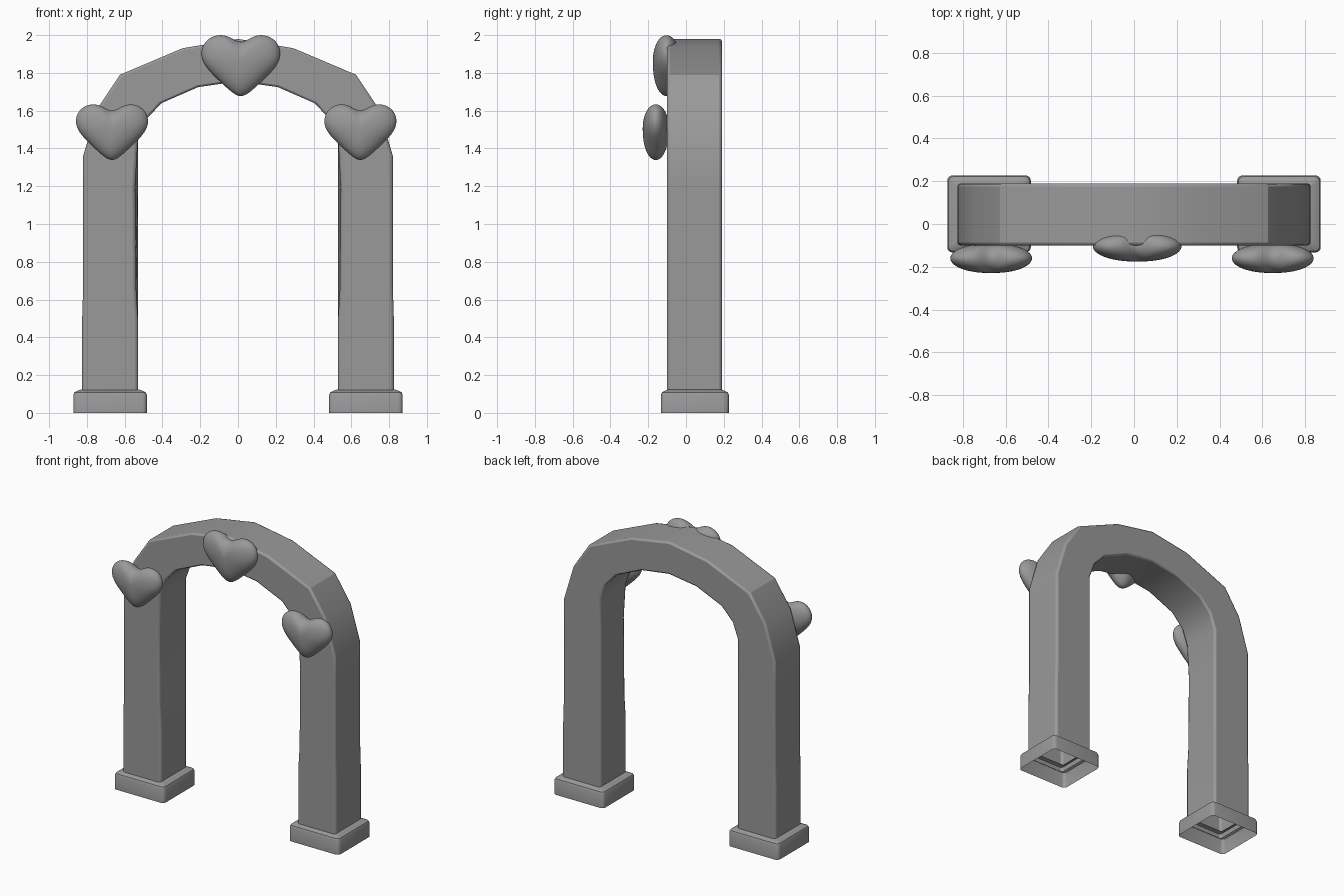
import bpy, bmesh, math

if "Cube" in bpy.data.objects:
    bpy.data.objects.remove(bpy.data.objects["Cube"], do_unlink=True)

stone = bpy.data.materials.new("stone grey")
stone.use_nodes = True
GREY = (0.32, 0.32, 0.32, 1)
stone.diffuse_color = GREY
stone.node_tree.nodes["Principled BSDF"].inputs["Base Color"].default_value = GREY


def bridge(bm, rings):
    """Join consecutive closed rings with quads."""
    for a, b in zip(rings, rings[1:]):
        for i in range(len(a)):
            j = (i + 1) % len(a)
            bm.faces.new((a[i], a[j], b[j], b[i]))


def finish(bm, name, angle=30, bevel=0, subdivide=0):
    bmesh.ops.recalc_face_normals(bm, faces=bm.faces)
    mesh = bpy.data.meshes.new(name)
    bm.to_mesh(mesh)
    bm.free()
    mesh.materials.append(stone)
    obj = bpy.data.objects.new(name, mesh)
    bpy.context.collection.objects.link(obj)
    if bevel:
        mod = obj.modifiers.new("soft edges", "BEVEL")
        mod.width, mod.segments, mod.limit_method = bevel, 2, "ANGLE"
        mod.angle_limit = math.radians(50)
    if subdivide:
        obj.modifiers.new("smooth", "SUBSURF").levels = subdivide
        obj.modifiers["smooth"].render_levels = subdivide
    bpy.ops.object.select_all(action="DESELECT")
    obj.select_set(True)
    bpy.context.view_layer.objects.active = obj
    bpy.ops.object.shade_smooth_by_angle(angle=math.radians(angle))
    return obj


# Arch: one open-ended rectangular tube, half path mirrored about the crown
# each station: outer x, outer z, inner x, inner z, shift of front inner edge
HALF = [
    (0.825, 0.09, 0.53, 0.09, 0), (0.825, 0.5, 0.53, 0.5, 0),
    (0.82, 0.66, 0.53, 0.66, 0.01), (0.82, 1.2, 0.53, 1.2, 0.015),
    (0.82, 1.36, 0.53, 1.44, 0), (0.745, 1.61, 0.49, 1.55, 0),
    (0.625, 1.79, 0.405, 1.64, 0), (0.295, 1.93, 0.21, 1.725, 0),
]
FRONT, BACK = -0.10, 0.19
bm = bmesh.new()
path = [(1, s) for s in HALF] + [(1, (0, 1.98, 0, 1.755, 0))] + [(-1, s) for s in HALF[::-1]]
rings = []
for side, (ox, oz, ix, iz, shift) in path:
    corners = [(ox, FRONT, oz), (ox, BACK, oz), (ix, BACK, iz), (ix + shift, FRONT, iz)]
    rings.append([bm.verts.new((side * x, y, z)) for x, y, z in corners])
bridge(bm, rings)
finish(bm, "arch", bevel=0.014)


# Bases: hollow plinths, open underneath, with a hole under each leg
def rounded_rectangle(bm, cx, cy, hx, hy, r, z, steps=4):
    ring = []
    for k, (sx, sy) in enumerate([(1, 1), (-1, 1), (-1, -1), (1, -1)]):
        for i in range(steps + 1):
            a = math.pi / 2 * (k + i / steps)
            ring.append(bm.verts.new((cx + sx * (hx - r) + r * math.cos(a),
                                      cy + sy * (hy - r) + r * math.sin(a), z)))
    return ring


for side, name in [(-1, "right_base"), (1, "left_base")]:
    bm = bmesh.new()
    levels = [(0, 0.0), (0, 0.095), (0.006, 0.109), (0.022, 0.117), (0.046, 0.125), (0.064, 0.125)]
    bridge(bm, [rounded_rectangle(bm, side * 0.677, 0.047, 0.195 - d, 0.18 - d,
                                  max(0.025 - d * 0.4, 0.004), z) for d, z in levels])
    finish(bm, name, angle=35)

# Hearts: plump pillows from a half outline, given for a heart of unit height
OUTLINE = [(0, 0.34), (0.18, 0.47), (0.34, 0.5), (0.5, 0.45), (0.61, 0.32), (0.63, 0.14),
           (0.54, -0.03), (0.37, -0.2), (0.17, -0.39)]
POINTS = OUTLINE + [(0, -0.51)] + [(-x, z) for x, z in OUTLINE[:0:-1]]


def heart(name, x, y, z, width, height, depth):
    bm = bmesh.new()
    rings, rows = [], 10
    for k in range(1, rows):
        a = math.pi * k / rows
        s = math.sin(a) ** 0.9
        rings.append([bm.verts.new((x + px * s * width / 1.26,
                                    y - math.cos(a) * depth / 2,
                                    z + (0.06 + (pz - 0.06) * s) * height)) for px, pz in POINTS])
    bridge(bm, rings)
    for ring, sign in [(rings[0], -1), (rings[-1], 1)]:
        pole = bm.verts.new((x, y + sign * depth / 2, z + 0.06 * height))
        for i in range(len(ring)):
            bm.faces.new((ring[i], ring[(i + 1) % len(ring)], pole))
    finish(bm, name, angle=80, subdivide=2)


heart("right_heart", -0.667, -0.16, 1.483, 0.395, 0.312, 0.14)
heart("left_heart", 0.648, -0.16, 1.483, 0.395, 0.312, 0.14)
heart("crown_heart", 0.015, -0.103, 1.835, 0.43, 0.342, 0.147)
